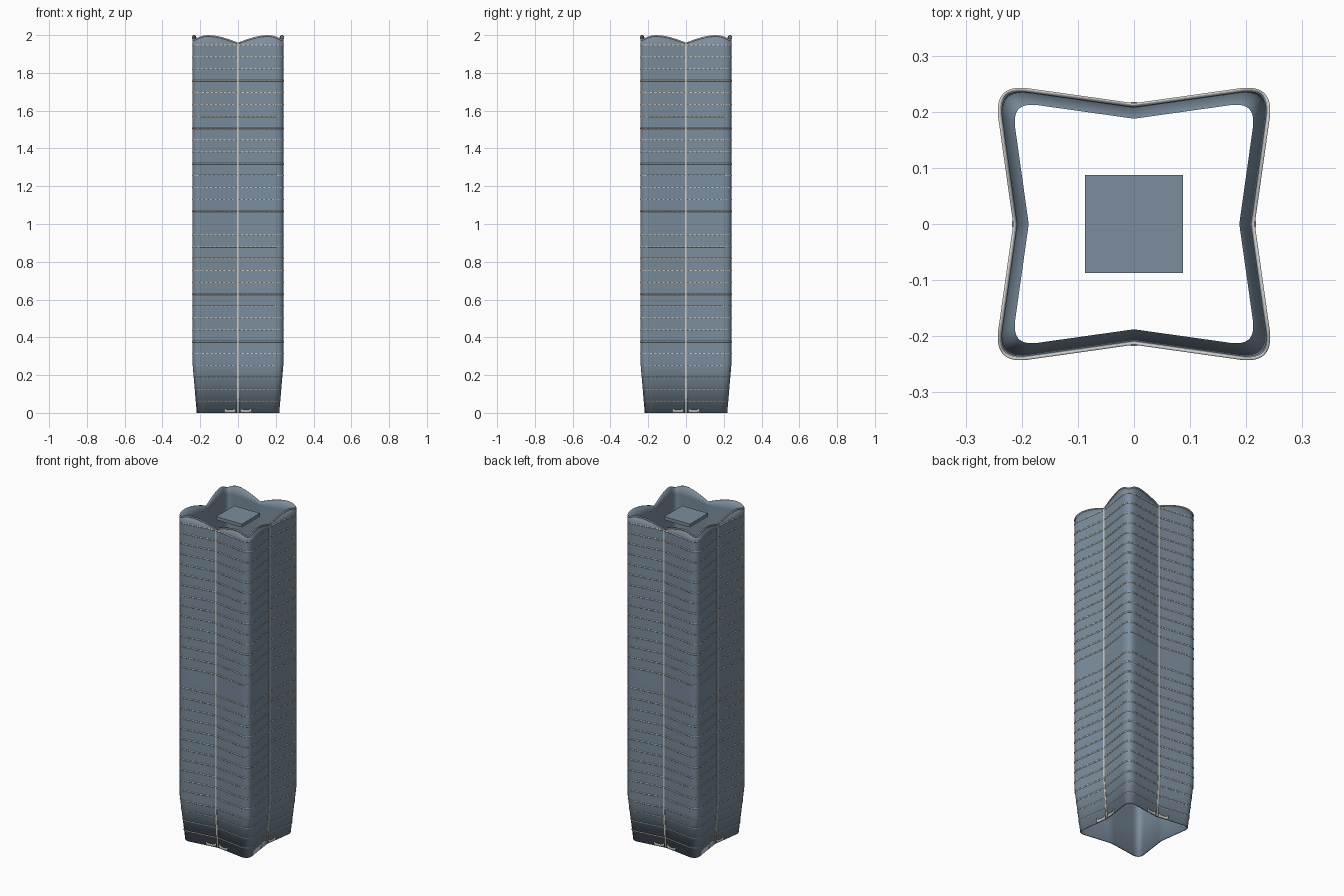
import bpy
import math
from mathutils import Vector

cube = bpy.data.objects.get("Cube")
if cube:
    bpy.data.objects.remove(cube, do_unlink=True)


def material(name, rgb):
    m = bpy.data.materials.new(name)
    m.use_nodes = True
    m.diffuse_color = (*rgb, 1)
    m.node_tree.nodes["Principled BSDF"].inputs["Base Color"].default_value = (*rgb, 1)
    return m


GLASS = material("blue grey glass", (0.20, 0.27, 0.34))
TRIM = material("pale trim", (0.62, 0.60, 0.56))

FLOOR = 0.0628
BASE = 0.27


def quarter():
    """Half of one notched side, the rounded corner and half of the next side."""
    notch, shoulder, tip = Vector((0, -0.214)), Vector((0.188, -0.2405)), Vector((0.2485, -0.2485))
    side = [notch.lerp(shoulder, i / 8) for i in range(8)]
    end = Vector((-shoulder.y, -shoulder.x))
    arc = []
    for i in range(13):
        t = i / 12
        arc.append(shoulder.lerp(tip, t).lerp(tip.lerp(end, t), t))
    other = [Vector((-p.y, -p.x)) for p in reversed(side[1:])]
    return side + arc + other


OUTLINE = []
for k in range(4):
    for p in quarter():
        q = p.copy()
        for _ in range(k):
            q = Vector((-q.y, q.x))
        OUTLINE.append(q)


def spread(z):
    """Scale of the outline at a height: the foot of the tower narrows."""
    t = min(z / BASE, 1)
    return 0.905 + 0.095 * t


def rim(p):
    """Wavy roof line: low in the notches, high at the shoulders, dipped at corners."""
    t = min(abs(p.x), abs(p.y))
    if t < 0.165:
        return 1.96 + 0.04 * math.sin(t / 0.165 * math.pi / 2)
    return 2.0 - 0.022 * min((t - 0.165) / 0.065, 1) ** 1.5


def add_object(name, verts, faces, mat, thickness=0, offset=-1):
    me = bpy.data.meshes.new(name)
    me.from_pydata(verts, [], faces)
    me.materials.append(mat)
    ob = bpy.data.objects.new(name, me)
    bpy.context.collection.objects.link(ob)
    if thickness:
        mod = ob.modifiers.new("thickness", "SOLIDIFY")
        mod.thickness = thickness
        mod.offset = offset
    bpy.ops.object.select_all(action="DESELECT")
    ob.select_set(True)
    bpy.context.view_layer.objects.active = ob
    bpy.ops.object.shade_smooth_by_angle(angle=math.radians(30))
    return ob


def sleeves(name, groups, mat, thickness, offset, grow=0.0):
    """Closed walls around the outline; each group lists its height functions."""
    verts, faces, n = [], [], len(OUTLINE)
    for rows in groups:
        start = len(verts)
        for height in rows:
            for p in OUTLINE:
                z = height(p)
                verts.append((*(p * (spread(z) + grow)), z))
        for r in range(len(rows) - 1):
            a = start + r * n
            for i in range(n):
                j = (i + 1) % n
                faces.append((a + i, a + j, a + n + j, a + n + i))
    return add_object(name, verts, faces, mat, thickness, offset)


def level(z):
    return lambda p: z


# Open glass shell
sleeves("glass_shell", [[level(0), level(BASE), level(1.94), rim]], GLASS, 0.006, -1)

# Floor bands and the wavy coping
bands = [[level(i * FLOOR - 0.003), level(i * FLOOR + 0.003)] for i in range(1, 32) if i != 16]
sleeves("floor_bands", bands, TRIM, 0.005, -1, 0.006)
sleeves("roof_coping", [[lambda p: rim(p) - 0.007, lambda p: rim(p) + 0.0005]], TRIM, 0.005, -1, 0.006)


def turned(p, k):
    for _ in range(k):
        p = Vector((-p.y, p.x, p.z))
    return p


# Upright fins in the four notches
for k, side in enumerate(("front", "right", "back", "left")):
    verts, faces = [], []
    for z in (0, BASE, 1.955):
        y = -0.216 * spread(z)
        for x, dy in ((-0.005, 0.006), (-0.005, -0.001), (0.005, -0.001), (0.005, 0.006)):
            verts.append(turned(Vector((x, y + dy, z)), k))
    for r in (0, 4):
        for i in range(4):
            j = (i + 1) % 4
            faces.append((r + i, r + j, r + 4 + j, r + 4 + i))
    faces += [(3, 2, 1, 0), (8, 9, 10, 11)]
    add_object(side + "_notch_fin", verts, faces, TRIM)

    # Entrance plates beside the notch at street level, with a dished top
    for s, word in ((-1, "a"), (1, "b")):
        verts, faces, steps = [], [], 8
        for i in range(steps + 1):
            t = i / steps
            x = 0.012 + 0.06 * t
            top = 0.014 + 0.012 * abs(2 * t - 1) ** 3
            for z in (0.002, top):
                y = -(0.214 + 0.141 * x) * spread(z) - 0.003
                verts.append(turned(Vector((s * x, y, z)), k))
        for i in range(steps):
            f = (2 * i, 2 * i + 2, 2 * i + 3, 2 * i + 1)
            faces.append(f if s > 0 else f[::-1])
        add_object(f"{side}_entrance_{word}", verts, faces, TRIM, 0.008, -1)

# Square roof deck
bpy.ops.mesh.primitive_cube_add(size=1, location=(0, 0, 1.95))
deck = bpy.context.object
deck.name = "roof_deck"
deck.scale = (0.174, 0.174, 0.02)
deck.data.materials.append(GLASS)
